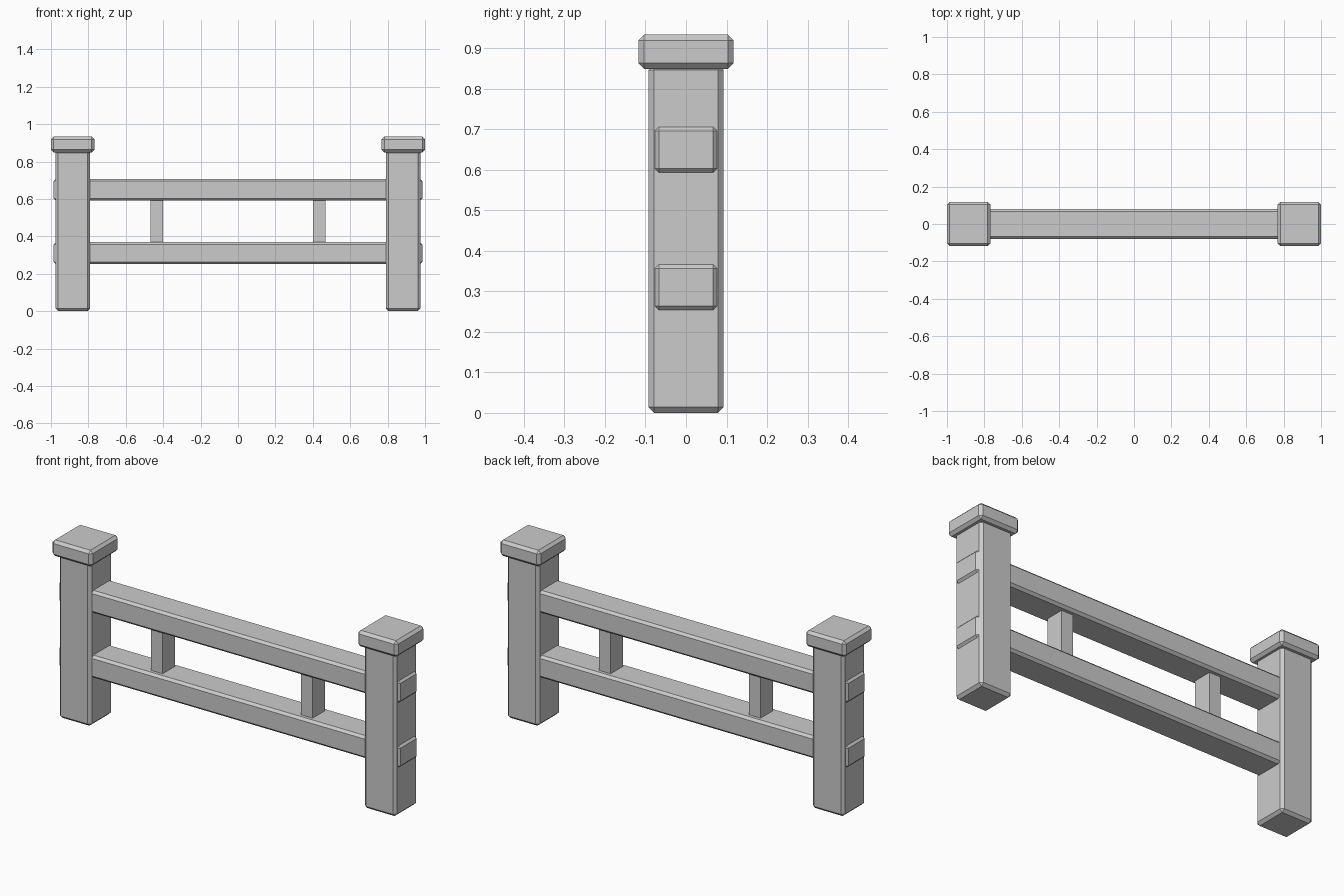
import bpy
import bmesh
from mathutils import Vector

if "Cube" in bpy.data.objects:
    bpy.data.objects.remove(bpy.data.objects["Cube"], do_unlink=True)

# Single plain grey
grey = bpy.data.materials.new("plain_grey")
grey.use_nodes = True
grey.diffuse_color = (0.6, 0.6, 0.6, 1)
grey.node_tree.nodes["Principled BSDF"].inputs["Base Color"].default_value = (0.6, 0.6, 0.6, 1)


def beam(name, centre, size, chamfer=0.0):
    """Flat-shaded box with chamfered edges."""
    bm = bmesh.new()
    bmesh.ops.create_cube(bm, size=1)
    bmesh.ops.scale(bm, vec=Vector(size), verts=bm.verts)
    if chamfer:
        bmesh.ops.bevel(bm, geom=bm.edges[:], offset=chamfer, segments=1,
                        profile=0.5, affect='EDGES')
    mesh = bpy.data.meshes.new(name)
    bm.to_mesh(mesh)
    bm.free()
    mesh.materials.append(grey)
    obj = bpy.data.objects.new(name, mesh)
    obj.location = centre
    bpy.context.collection.objects.link(obj)
    return obj


# Posts, caps and balusters on both sides
for side, sign in (("left", 1), ("right", -1)):
    beam(side + "_post", (sign * 0.883, 0, 0.43), (0.185, 0.186, 0.86), 0.014)
    beam(side + "_post_cap", (sign * 0.884, 0, 0.891), (0.232, 0.234, 0.084), 0.014)
    beam(side + "_baluster", (sign * 0.434, 0, 0.48), (0.066, 0.1, 0.26))

# Rails passing through the posts
for name, height in (("lower_rail", 0.31), ("upper_rail", 0.649)):
    beam(name, (0, 0, height), (1.972, 0.158, 0.117), 0.0125)
